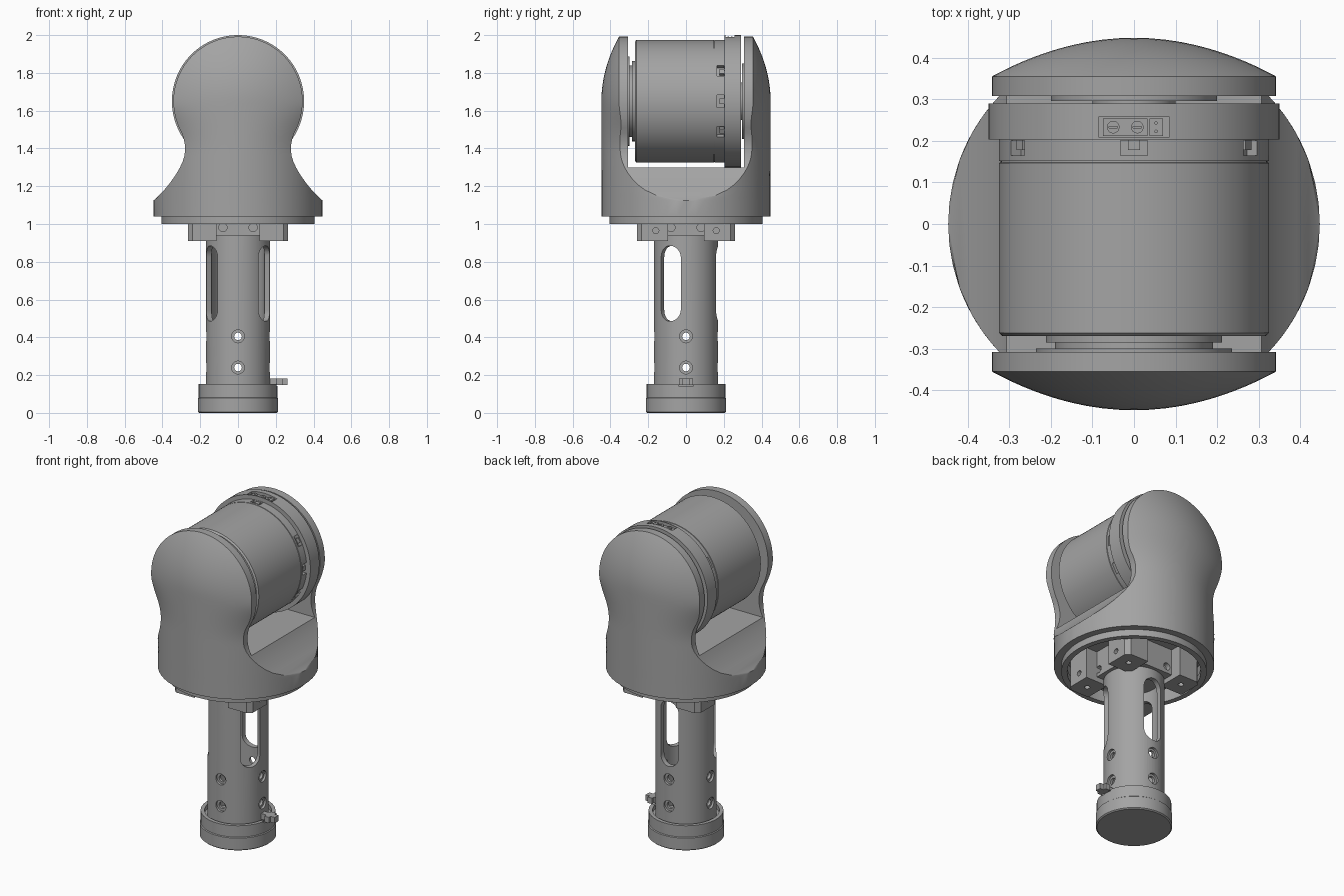
import bpy, bmesh
from math import sin, cos, pi, sqrt, radians
from mathutils import Matrix, Vector

cube = bpy.data.objects.get("Cube")
if cube:
    bpy.data.objects.remove(cube, do_unlink=True)

grey = bpy.data.materials.new("satin_grey")
grey.use_nodes = True
grey.diffuse_color = (0.37, 0.37, 0.37, 1)
grey.node_tree.nodes["Principled BSDF"].inputs["Base Color"].default_value = (0.37, 0.37, 0.37, 1)

AXIS_Z = 1.65                                  # height of the motor axis
HEAD_R, HOUSE_R = 0.342, 0.447
T, RZ = Matrix.Translation, lambda a: Matrix.Rotation(radians(a), 4, 'Z')
ALONG_Y = T((0, 0, AXIS_Z)) @ Matrix.Rotation(-pi / 2, 4, 'X')
ALONG_X = Matrix.Rotation(pi / 2, 4, 'Y')


def finish(name, bm, matrix=Matrix()):
    bmesh.ops.remove_doubles(bm, verts=bm.verts, dist=1e-5)
    bmesh.ops.transform(bm, matrix=matrix, verts=bm.verts)
    bmesh.ops.recalc_face_normals(bm, faces=bm.faces)
    mesh = bpy.data.meshes.new(name)
    bm.to_mesh(mesh)
    bm.free()
    mesh.materials.append(grey)
    obj = bpy.data.objects.new(name, mesh)
    bpy.context.scene.collection.objects.link(obj)
    return obj


def loft(name, rings, matrix=Matrix(), closed=False):
    """Skin a list of equal rings; cap the ends unless closed."""
    bm = bmesh.new()
    rows = [[bm.verts.new(p) for p in ring] for ring in rings]
    n = len(rows[0])
    pairs = list(zip(rows, rows[1:])) + ([(rows[-1], rows[0])] if closed else [])
    for a, b in pairs:
        for i in range(n):
            j = (i + 1) % n
            bm.faces.new((a[i], a[j], b[j], b[i]))
    if not closed:
        bm.faces.new(rows[0])
        bm.faces.new(rows[-1])
    return finish(name, bm, matrix)


def lathe(name, profile, matrix=Matrix(), closed=False, n=72):
    rings = [[(r * cos(2 * pi * i / n), r * sin(2 * pi * i / n), z) for i in range(n)]
             for r, z in profile]
    return loft(name, rings, matrix, closed)


def rod(name, r, z0, z1, matrix=Matrix(), n=24):
    return lathe(name, [(r, z0), (r, z1)], matrix, n=n)


def box(name, lo, hi, matrix=Matrix()):
    lo, hi = Vector(lo), Vector(hi)
    bm = bmesh.new()
    bmesh.ops.create_cube(bm, size=1, matrix=T((lo + hi) / 2) @ Matrix.Diagonal((*(hi - lo), 1)))
    return finish(name, bm, matrix)


def cut(obj, *cutters):
    for c in cutters:
        mod = obj.modifiers.new("cut", 'BOOLEAN')
        mod.operation, mod.solver, mod.object = 'DIFFERENCE', 'EXACT', c
    bpy.context.view_layer.update()
    deps = bpy.context.evaluated_depsgraph_get()
    obj.data = bpy.data.meshes.new_from_object(obj.evaluated_get(deps))
    obj.modifiers.clear()
    for c in cutters:
        bpy.data.objects.remove(c, do_unlink=True)


# Forked housing: stacked sections, round at the skirt, domed at the head
def section(z, w, n=28):
    t = min(1, max(0, (z - 1.38) / (AXIS_Z - 1.38)))
    t = t * t * (3 - 2 * t)
    arc = []
    for i in range(n + 1):
        x = w * sin(pi * (i / n - 0.5))
        r2 = x * x + max(0, z - AXIS_Z) ** 2
        dome = 0.448 - 0.093 * r2 / HEAD_R ** 2
        round_y = sqrt(max(1e-6, HOUSE_R ** 2 - x * x))
        arc.append((x, t * dome + (1 - t) * round_y))
    return [(x, -y, z) for x, y in arc] + [(x, y, z) for x, y in reversed(arc)]


skirt = [(1.04, .447), (1.125, .447), (1.15, .42), (1.18, .391), (1.21, .366), (1.24, .344),
         (1.27, .324), (1.3, .307), (1.33, .293), (1.36, .284), (1.39, .28), (1.42, .281),
         (1.45, .287), (1.48, .297)]
head = [(AXIS_Z + HEAD_R * sin(a), HEAD_R * cos(a)) for a in
        (radians(-24 + 113 * i / 26) for i in range(27))]
housing = loft("forked_housing", [section(z, w) for z, w in skirt + head])
cut(housing,
    box("slot_cutter", (-1, -.308, 1.3), (1, .308, 2.2)),
    rod("recess_cutter", .375, .9, 1.1, n=72))
lathe("housing_base_ring", [(.405, 1), (.405, 1.04), (.372, 1.04), (.372, 1)], closed=True)

# Motor body with a seam groove and clip pockets around its rear end
body = lathe("motor_body", [(.316, -.27), (.325, -.262), (.325, .147), (.321, .148),
                            (.321, .151), (.325, .152), (.325, .21)], ALONG_Y, n=96)
clip_frames = [T((0, 0, AXIS_Z)) @ Matrix.Rotation(-radians(a), 4, 'Y')
               for a in (0, 30, 90, 150, 210, 270, 330)]
cut(body, *[box("pocket_cutter", (.295, .165, -.032), (.4, .201, .032), m) for m in clip_frames])
for m in clip_frames:
    box("motor_clip", (.28, .178, -.014), (.318, .205, .014), m)

# Rear flange with a connector bay on top
flange = rod("motor_flange", .35, .203, .29, ALONG_Y, n=96)
cut(flange, box("bay_cutter", (-.085, .209, 1.975), (.085, .257, 2.1)))
box("connector_plate", (-.075, .212, 1.96), (.032, .254, 1.982))
box("connector_socket", (.037, .212, 1.96), (.07, .254, 1.988))
for x in (-.05, .008):
    screw = rod("connector_screw", .015, 1.97, 1.99, T((x, .233, 0)))
    cut(screw, box("drive_cutter", (x - .01, .231, 1.985), (x + .01, .235, 2.1)))
for y in (.223, .243):
    rod("connector_pin", .004, 1.98, 1.992, T((.053, y, 0)), n=10)

# Bearings joining the motor to both fork arms
lathe("front_bearing", [(.236, -.312), (.236, -.3), (.19, -.3), (.19, -.285),
                        (.212, -.285), (.212, -.265)], ALONG_Y)
lathe("rear_bearing", [(.1, .28), (.1, .296), (.2, .296), (.2, .315)], ALONG_Y)

# Mounting hub with four corner blocks, all drilled
hub = box("mounting_hub", (-.19, -.19, .94), (.19, .19, 1.105))
cut(hub, *[rod("hub_hole_cutter", .022, .16, .25, RZ(a) @ T((0, y, .982)) @ ALONG_X)
           for a in range(0, 360, 90) for y in (-.08, .08)])
for sx in (-1, 1):
    for sy in (-1, 1):
        outline = [(.115, .095), (.265, .095), (.265, .235), (.24, .26), (.115, .26)]
        block = loft("mounting_block", [[(sx * x, sy * y, z) for x, y in outline]
                                        for z in (.91, 1.105)])
        cut(block, rod("block_hole_cutter", .016, .88, .96, T((sx * .19, sy * .18, 0))),
            rod("side_hole_cutter", .016, .23, .3, T((0, sy * .16, .965)) @ RZ(90 - 90 * sx) @ ALONG_X))

# Hollow tube with three long slots and four columns of countersunk holes
tube = lathe("neck_tube", [(.17, .1), (.17, .95), (.14, .95), (.14, .1)], closed=True)


def slot_ring(x, r=.06, n=12):
    ends = [(radians(180 * i / n), .825) for i in range(n + 1)]
    ends += [(radians(180 + 180 * i / n), .545) for i in range(n + 1)]
    return [(x, r * cos(a), z + r * sin(a)) for a, z in ends]


cutters = [loft("slot_cutter", [slot_ring(.05), slot_ring(.3)], RZ(a)) for a in (90, -30, -150)]
for a in range(0, 360, 90):
    for z in (.24, .405):
        m = RZ(a) @ T((0, 0, z)) @ ALONG_X
        cutters.append(lathe("hole_cutter", [(.02, .1), (.02, .155), (.034, .155), (.034, .25)], m, n=24))
cut(tube, *cutters)

# Foot: solid cap below a thin-walled collar notched for the latch
lathe("foot_cap", [(.206, 0), (.213, .006), (.213, .078), (.208, .082)])
collar = lathe("foot_collar", [(.208, .08), (.208, .152), (.186, .152), (.186, .08)], closed=True)
cut(collar, box("notch_cutter", (.1, -.04, .142), (.3, .04, .2)))
lathe("foot_floor", [(.19, .08), (.19, .125)])
box("latch_stem", (.16, -.018, .147), (.262, .018, .183))
box("latch_crossbar", (.205, -.036, .147), (.235, .036, .183))

# Smooth round surfaces, keep real edges crisp
bpy.ops.object.select_all(action='DESELECT')
for obj in bpy.context.scene.objects:
    if obj.type == 'MESH' and obj.data.materials and obj.data.materials[0] == grey:
        obj.select_set(True)
        bpy.context.view_layer.objects.active = obj
bpy.ops.object.shade_smooth_by_angle(angle=radians(28))
